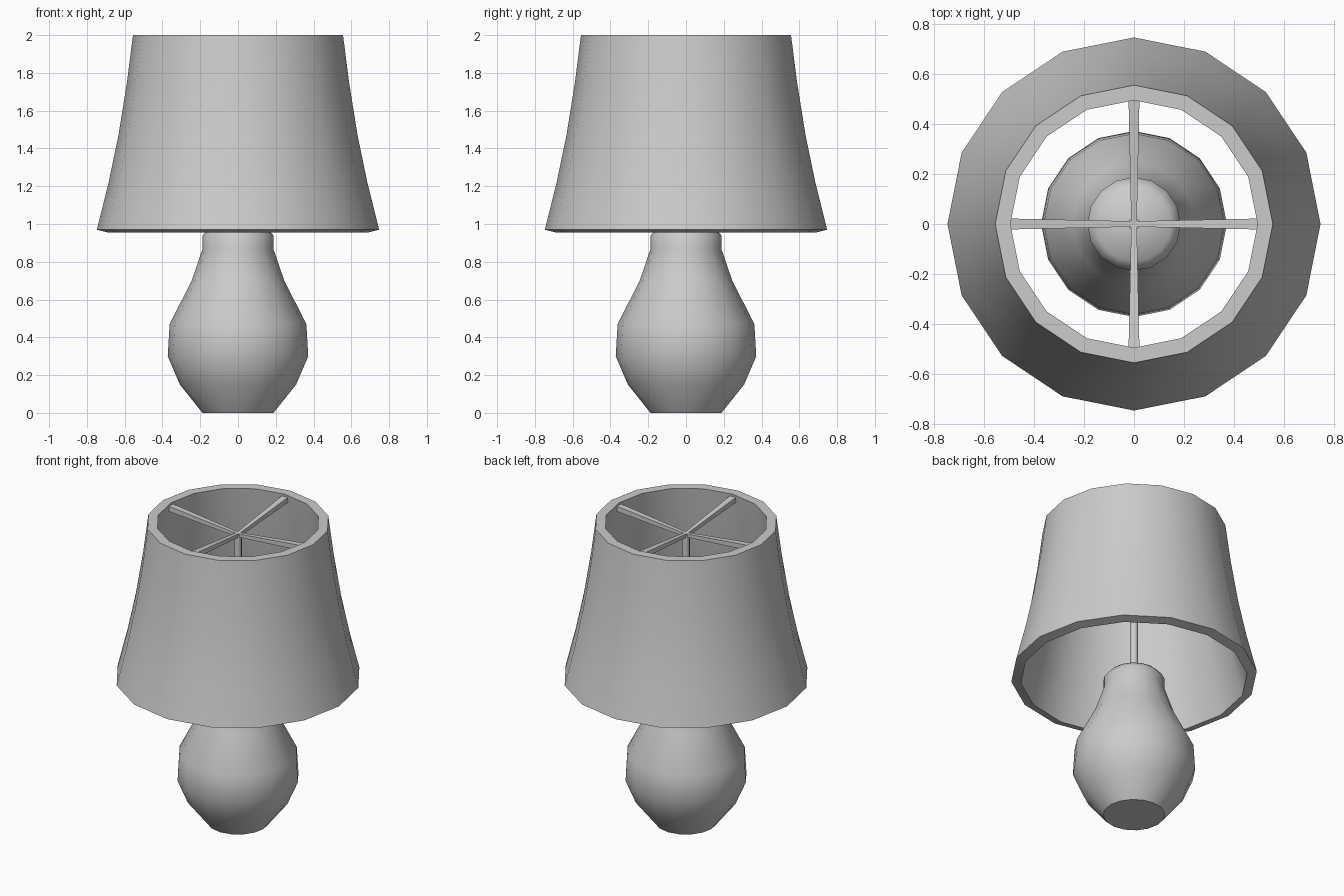
import bpy, bmesh, math
from mathutils import Matrix

if "Cube" in bpy.data.objects:
    bpy.data.objects.remove(bpy.data.objects["Cube"])

SIDES = 16


def finish(name, bm, angle):
    bmesh.ops.recalc_face_normals(bm, faces=bm.faces)
    me = bpy.data.meshes.new(name)
    bm.to_mesh(me)
    bm.free()
    ob = bpy.data.objects.new(name, me)
    bpy.context.collection.objects.link(ob)
    bpy.ops.object.select_all(action='DESELECT')
    ob.select_set(True)
    bpy.context.view_layer.objects.active = ob
    if angle:
        bpy.ops.object.shade_smooth_by_angle(angle=math.radians(angle))
    return ob


def lathe(name, profile, closed=False, sides=SIDES, angle=45):
    """Revolve an (r, z) profile about z; closed joins its last point to its first."""
    bm = bmesh.new()
    verts = [bm.verts.new((r, 0, z)) for r, z in profile]
    pairs = list(zip(verts, verts[1:]))
    if closed:
        pairs.append((verts[-1], verts[0]))
    edges = [bm.edges.new(p) for p in pairs]
    bmesh.ops.spin(bm, geom=verts + edges, cent=(0, 0, 0), axis=(0, 0, 1),
                   angle=2 * math.pi, steps=sides, use_duplicate=False)
    bmesh.ops.remove_doubles(bm, verts=bm.verts, dist=0.0005)
    return finish(name, bm, angle)


# Vase-shaped base with a rounded top
lathe("lamp_base", [(0, 0), (0.188, 0), (0.308, 0.15), (0.372, 0.30), (0.362, 0.47),
                    (0.245, 0.70), (0.187, 0.87), (0.187, 0.94), (0.15, 0.98), (0, 1.0)])

# Flared shade with wall thickness
outer = [(0.747, 0.97), (0.685, 1.22), (0.633, 1.47), (0.588, 1.75), (0.556, 2.0)]
inner = [(0.495, 2.0), (0.527, 1.75), (0.573, 1.47), (0.625, 1.22), (0.688, 0.955)]
lathe("lamp_shade", outer + inner, closed=True)

# Central rod
lathe("rod", [(0, 0.97), (0.025, 0.97), (0.025, 1.925), (0, 1.925)], sides=8, angle=50)

# Four tapered spokes rising from the hub to the shade
bm = bmesh.new()
for i in range(4):
    rings = []
    for x, w, z, h in [(0.0, 0.011, 1.93, 0.022), (0.505, 0.022, 1.985, 0.035)]:
        rings.append([bm.verts.new((x, sy * w, z - sz * h))
                      for sy, sz in ((-1, 1), (1, 1), (1, 0), (-1, 0))])
    a, b = rings
    bm.faces.new(a)
    bm.faces.new(b)
    for k in range(4):
        n = (k + 1) % 4
        bm.faces.new((a[k], a[n], b[n], b[k]))
    bmesh.ops.rotate(bm, verts=a + b, cent=(0, 0, 0),
                     matrix=Matrix.Rotation(i * math.pi / 2, 3, 'Z'))
finish("spokes", bm, None)
